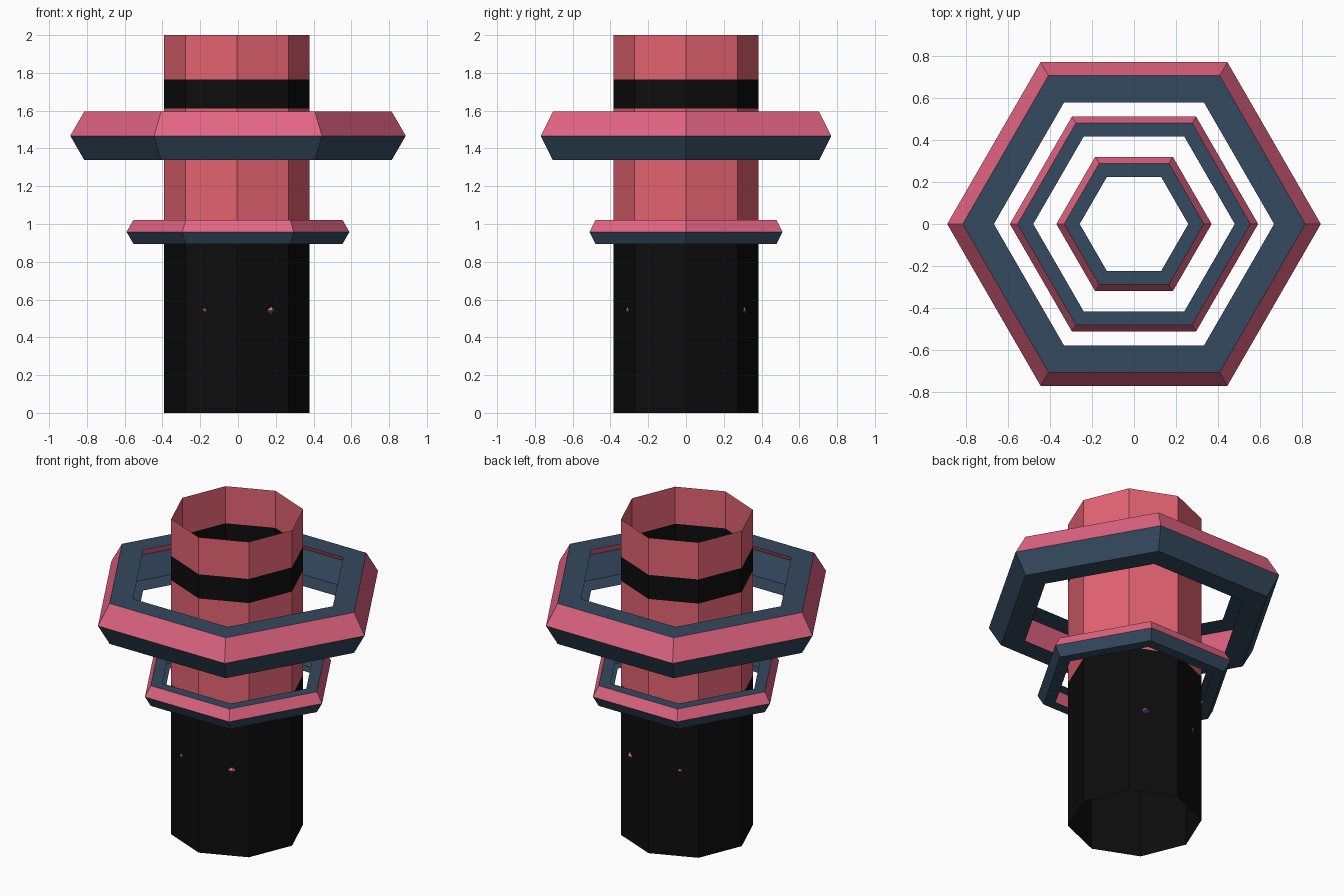
import bpy
import bmesh
from math import sin, cos, pi, sqrt

if "Cube" in bpy.data.objects:
    bpy.data.objects.remove(bpy.data.objects["Cube"])


def material(name, color):
    m = bpy.data.materials.new(name)
    m.diffuse_color = (*color, 1)
    m.use_nodes = True
    m.node_tree.nodes["Principled BSDF"].inputs["Base Color"].default_value = m.diffuse_color
    return m


CORAL = material("coral red", (0.776, 0.125, 0.168))
PINK = material("rose pink", (0.776, 0.130, 0.231))
NAVY = material("slate navy", (0.034, 0.067, 0.112))
BLACK = material("black", (0.004, 0.004, 0.004))


def revolve(name, profile, sides, colors, mats, center_x=0.0):
    """Sweep an open (radius, z) profile round z; colors gives one material slot per strip."""
    bm = bmesh.new()
    rows = []
    for i in range(sides):
        a = 2 * pi * i / sides
        rows.append([bm.verts.new((center_x + r * cos(a), r * sin(a), z)) for r, z in profile])
    for i in range(sides):
        a, b = rows[i], rows[(i + 1) % sides]
        for j, slot in enumerate(colors):
            f = bm.faces.new((a[j], b[j], b[j + 1], a[j + 1]))
            f.material_index = slot
    mesh = bpy.data.meshes.new(name)
    bm.to_mesh(mesh)
    bm.free()
    for m in mats:
        mesh.materials.append(m)
    obj = bpy.data.objects.new(name, mesh)
    bpy.context.collection.objects.link(obj)
    return obj


# Open octagonal tube: black grip, coral body, black band near the top
tube_levels = [0, 0.95, 1.612, 1.765, 2.0]
revolve("tube", [(0.385, z) for z in tube_levels], 8, [1, 0, 1, 0], [CORAL, BLACK], -0.006)


# Hexagonal rings: bevelled channel, open on the inside, pink upper bevel
def ring(name, radius, r, z):
    h = r * sqrt(3) / 2
    profile = [(radius - r / 2, z - h), (radius + r / 2, z - h), (radius + r, z),
               (radius + r / 2, z + h), (radius - r / 2, z + h)]
    revolve(name, profile, 6, [1, 1, 0, 1], [PINK, NAVY])


ring("large_ring", 0.740, 0.148, 1.467)
ring("middle_ring", 0.516, 0.074, 0.958)
ring("inner_ring", 0.295, 0.074, 0.541)
